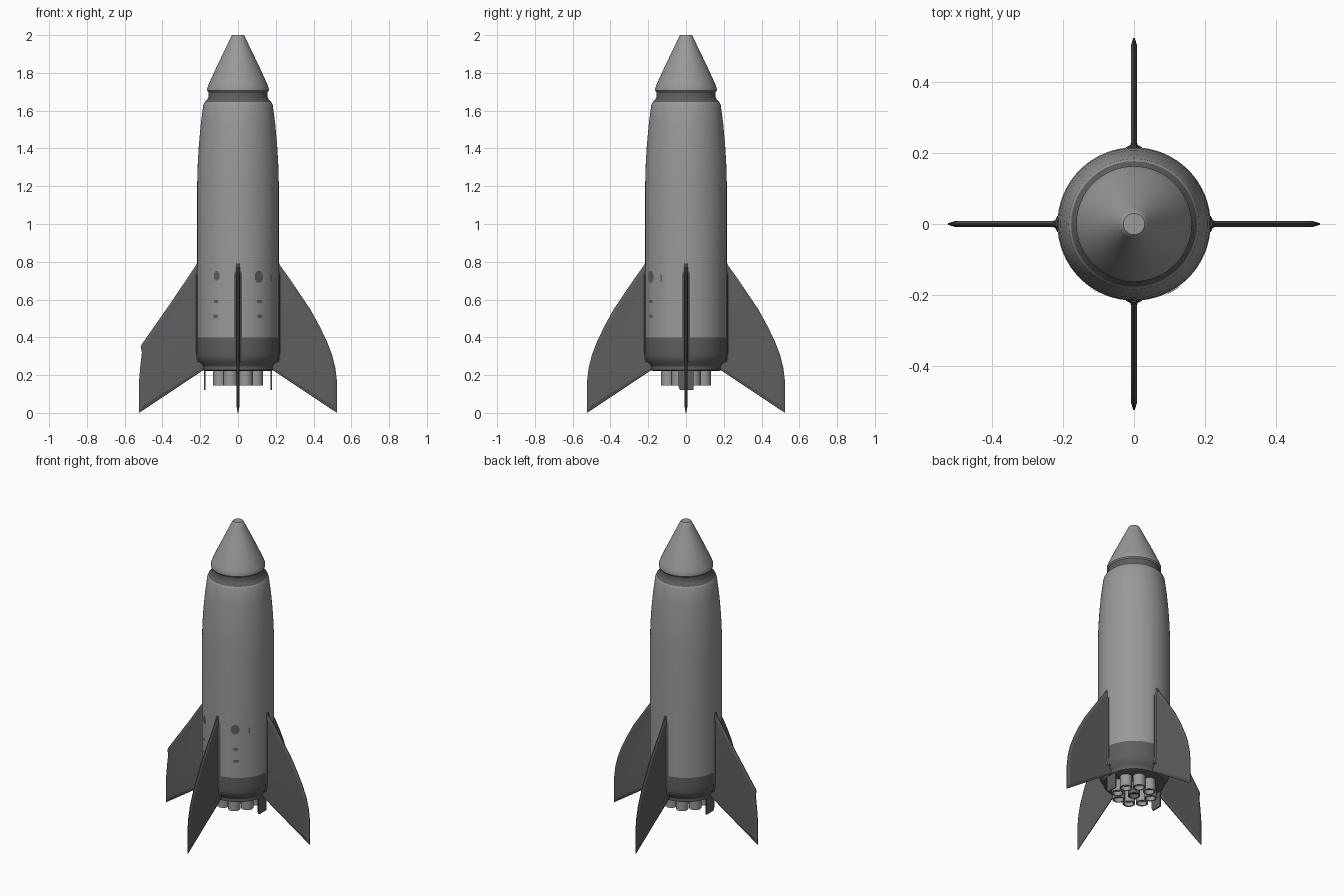
import bpy, math

if "Cube" in bpy.data.objects:
    bpy.data.objects.remove(bpy.data.objects["Cube"])

def mat(name, c):
    m = bpy.data.materials.new(name)
    m.diffuse_color = (*c, 1)
    m.use_nodes = True
    m.node_tree.nodes["Principled BSDF"].inputs["Base Color"].default_value = m.diffuse_color
    return m

LIGHT = mat("light grey", (0.32, 0.32, 0.32))
DARK = mat("dark grey", (0.112, 0.112, 0.116))

def make(name, verts, faces, mats, rule=None, angle=30):
    me = bpy.data.meshes.new(name)
    me.from_pydata(verts, [], faces)
    for m in mats:
        me.materials.append(m)
    if rule:
        for p in me.polygons:
            p.material_index = rule(p.center)
    ob = bpy.data.objects.new(name, me)
    bpy.context.collection.objects.link(ob)
    bpy.ops.object.select_all(action='DESELECT')
    ob.select_set(True)
    bpy.context.view_layer.objects.active = ob
    bpy.ops.object.shade_smooth_by_angle(angle=math.radians(angle))
    return ob

def lathe(name, profile, mats, rule=None, n=64, at=(0, 0)):
    """Turn (radius, z) points, listed bottom to top, and cap both ends."""
    verts, faces = [], []
    for r, z in profile:
        for i in range(n):
            a = 2 * math.pi * i / n
            verts.append((at[0] + r * math.cos(a), at[1] + r * math.sin(a), z))
    for k in range(len(profile) - 1):
        for i in range(n):
            j = (i + 1) % n
            faces.append((k*n + i, k*n + j, (k+1)*n + j, (k+1)*n + i))
    faces.append(tuple(reversed(range(n))))
    top = (len(profile) - 1) * n
    faces.append(tuple(range(top, top + n)))
    return make(name, verts, faces, mats, rule)

# Hull: light skin, dark engine skirt and dark neck
lathe("hull", [(0.176, 0.222), (0.184, 0.226), (0.184, 0.245), (0.192, 0.258),
               (0.208, 0.275), (0.215, 0.30), (0.216, 0.33), (0.216, 0.40),
               (0.216, 0.80), (0.216, 1.22), (0.213, 1.32), (0.207, 1.42),
               (0.197, 1.53), (0.184, 1.63), (0.177, 1.645), (0.164, 1.658),
               (0.157, 1.672), (0.157, 1.70)],
      [LIGHT, DARK], lambda c: 1 if c.z < 0.40 or c.z > 1.645 else 0)

# Nose cone with a small flat tip
lathe("nose_cone", [(0.156, 1.697), (0.163, 1.706), (0.163, 1.718), (0.155, 1.74),
                    (0.118, 1.822), (0.078, 1.905), (0.042, 1.98),
                    (0.036, 1.994), (0.030, 2.0)], [LIGHT])

# Engine cluster: ring of eight nozzles around a dark central one
def nozzle(name, x, y, m):
    lathe(name, [(0.005, 0.175), (0.026, 0.170), (0.029, 0.145), (0.037, 0.145),
                 (0.037, 0.23)], [m], n=24, at=(x, y))

for i in range(8):
    a = math.pi / 8 + i * math.pi / 4
    nozzle("nozzle_%d" % (i + 1), 0.103 * math.cos(a), 0.103 * math.sin(a), LIGHT)
nozzle("centre_nozzle", 0, 0, DARK)

# Fins: thin plates with bevelled edges; the one on -x has a clipped edge
ROOT = [(0.524, 0.0), (0.17, 0.235), (0.17, 0.80), (0.213, 0.795)]
CURVED = [(0.27, 0.715), (0.33, 0.627), (0.385, 0.545), (0.434, 0.455),
          (0.472, 0.375), (0.499, 0.305), (0.516, 0.235), (0.524, 0.165)]
CLIPPED = [(0.36, 0.577), (0.508, 0.365), (0.515, 0.35), (0.509, 0.32),
           (0.518, 0.24), (0.524, 0.165)]

def fin(name, outline, turn, t=0.008):
    n = len(outline)
    cx, cz = 0.34, 0.36
    ca, sa = math.cos(turn), math.sin(turn)
    def rings():
        for s, y in ((0.9, -t), (1.0, -0.002), (1.0, 0.002), (0.9, t)):
            for x, z in outline:
                # only the free edges are thinned, the root keeps its place
                px = x if x < 0.2 else cx + (x - cx) * s
                yield px, y, cz + (z - cz) * s
    verts = [(x*ca - y*sa, x*sa + y*ca, z) for x, y, z in rings()]
    faces = [tuple(range(n)), tuple(reversed(range(3*n, 4*n)))]
    for k in range(3):
        for i in range(n):
            j = (i + 1) % n
            faces.append((k*n + j, k*n + i, (k+1)*n + i, (k+1)*n + j))
    make(name, verts, faces, [DARK], angle=15)
    # fillet along the fin root
    sec = [(0.20, -0.022), (0.2165, -0.022), (0.222, -0.011), (0.236, -0.006),
           (0.236, 0.006), (0.222, 0.011), (0.2165, 0.022), (0.20, 0.022)]
    m = len(sec)
    verts = []
    for z, d in ((0.27, 0.008), (0.32, 0.0), (0.73, 0.0), (0.79, 0.016)):
        for x, y in sec:
            x = max(0.19, x - d)
            verts.append((x*ca - y*sa, x*sa + y*ca, z))
    faces = [tuple(reversed(range(m))), tuple(range(3*m, 4*m))]
    for k in range(3):
        for i in range(m):
            j = (i + 1) % m
            faces.append((k*m + i, k*m + j, (k+1)*m + j, (k+1)*m + i))
    make(name + "_fillet", verts, faces, [DARK])

for name, q in (("right_fin", 0), ("back_fin", 1), ("left_fin", 2), ("front_fin", 3)):
    fin(name, ROOT + (CLIPPED if q == 2 else CURVED), q * math.pi / 2)

# Small plates hanging from the skirt on both sides
shape = [(-0.04, 0.24), (-0.04, 0.14), (-0.032, 0.12), (0.04, 0.12), (0.04, 0.24)]
for name, x in (("right_skirt_plate", 0.175), ("left_skirt_plate", -0.175)):
    n = len(shape)
    verts = [(x + d, y, z) for d in (-0.004, 0.004) for y, z in shape]
    faces = [tuple(reversed(range(n))), tuple(range(n, 2*n))]
    faces += [(i, (i+1) % n, n + (i+1) % n, n + i) for i in range(n)]
    make(name, verts, faces, [DARK])

# Dark marks on the front of the hull: centre x, z, width, height, sides
marks = [(-0.113, 0.725, 0.03, 0.05, 8), (0.111, 0.72, 0.044, 0.062, 8),
         (-0.117, 0.59, 0.02, 0.016, 4), (0.114, 0.59, 0.024, 0.016, 4),
         (-0.119, 0.512, 0.022, 0.018, 4), (0.116, 0.512, 0.026, 0.018, 4),
         (0.175, 0.712, 0.006, 0.034, 4)]
for i, (x, z, w, h, n) in enumerate(marks):
    k = 0.5 / math.cos(math.pi / n)
    verts = []
    for s in range(n):
        a = 2 * math.pi * (s + 0.5) / n
        px = x + w * k * math.cos(a)
        verts.append((px, -math.sqrt(0.2185**2 - px**2), z + h * k * math.sin(a)))
    make("hull_mark_%d" % (i + 1), verts, [tuple(range(n))], [DARK])
